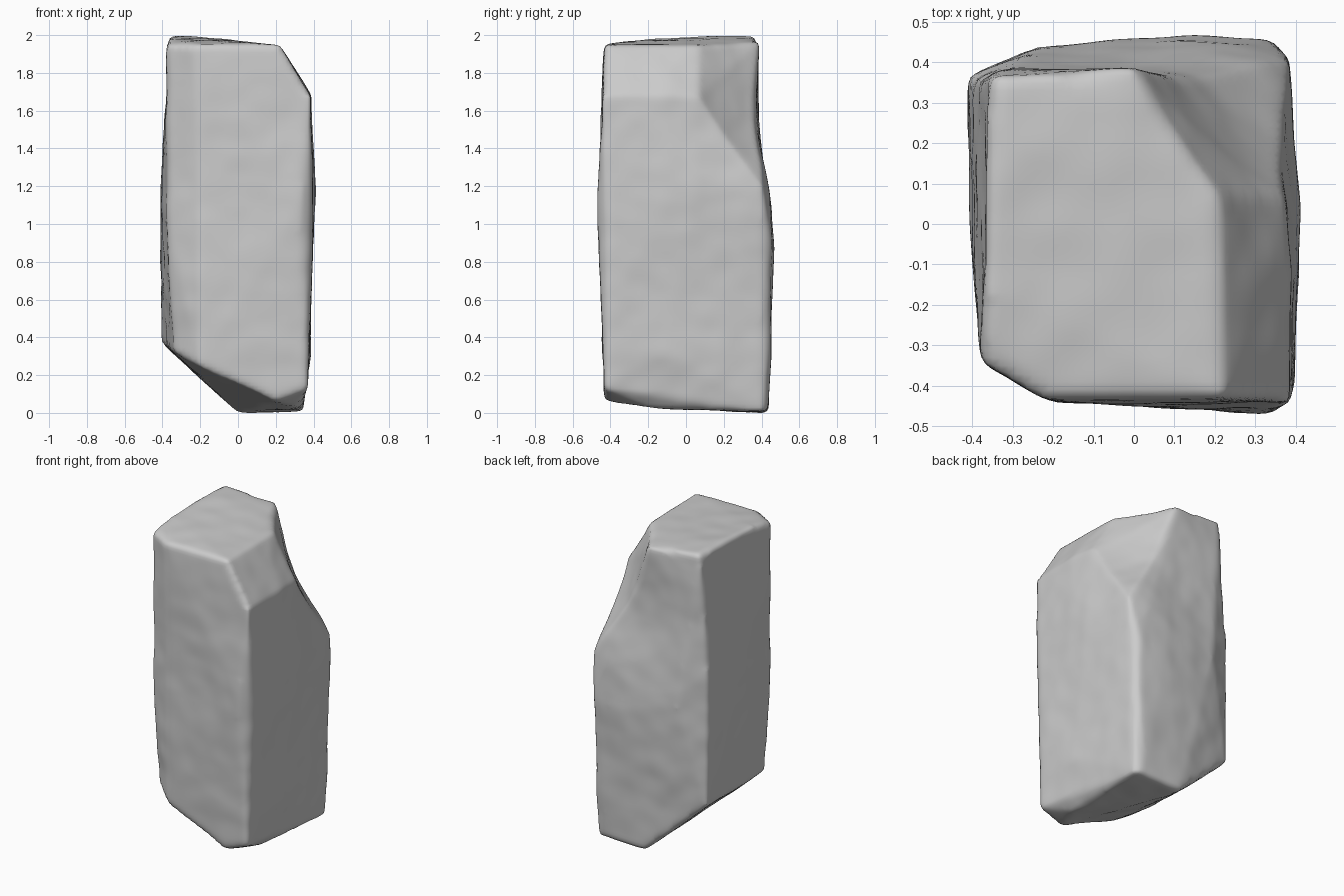
import bpy
import bmesh
from mathutils import Vector, noise

cube = bpy.data.objects.get("Cube")
if cube:
    bpy.data.objects.remove(cube)

# Corners of the hewn block
top = [(-.375, -.34, 1.95), (-.22, -.43, 1.95), (.22, -.43, 1.95),
       (.21, .07, 1.95), (0, .385, 1.96), (-.355, .365, 2), (-.375, -.15, 1.985)]
shoulder = [(.385, -.44, 1.68), (.39, .08, 1.68), (.385, .41, 1.18)]
waist = [(-.41, .36, 1.1), (-.405, 0, 1.1), (-.375, -.34, 1.05), (-.24, .44, 1),
         (.14, .465, .9), (.34, .455, .9), (.405, .04, 1.15), (.395, -.4, 1),
         (.33, -.465, 1.1), (-.2, -.435, 1.1)]
foot = [(-.4, .36, .37), (-.34, -.33, .33), (-.2, -.43, .25), (.2, -.43, .07),
        (.365, -.43, .13), (.385, -.1, .33), (.34, .41, .01), (.3, .435, .02),
        (0, .43, .01), (.3, -.2, .03)]

bm = bmesh.new()
for p in top + shoulder + waist + foot:
    bm.verts.new(p)
bmesh.ops.convex_hull(bm, input=bm.verts)
bmesh.ops.recalc_face_normals(bm, faces=bm.faces)
mesh = bpy.data.meshes.new("stone_block")
bm.to_mesh(mesh)
bm.free()
stone = bpy.data.objects.new("stone_block", mesh)
bpy.context.collection.objects.link(stone)

# Dense even surface with softly worn edges
remesh = stone.modifiers.new("even_surface", 'REMESH')
remesh.mode = 'VOXEL'
remesh.voxel_size = .02
worn = stone.modifiers.new("worn_edges", 'SMOOTH')
worn.factor = .5
worn.iterations = 5
depsgraph = bpy.context.evaluated_depsgraph_get()
mesh = bpy.data.meshes.new_from_object(stone.evaluated_get(depsgraph))
stone.modifiers.clear()
stone.data = mesh

# Hollows: a slight scoop in the broken corner and shallow dips in the sides
hollows = [(Vector((.23, .3, 1.6)), .45, Vector((-.035, -.025, -.015))),
           (Vector((-.05, .42, 1.5)), .45, Vector((0, -.025, 0))),
           (Vector((.39, 0, .62)), .35, Vector((-.012, 0, 0))),
           (Vector((-.39, 0, 1.75)), .35, Vector((.012, 0, 0)))]


def carve(co):
    shift = Vector()
    for centre, radius, push in hollows:
        near = max(0, 1 - ((co - centre).length / radius) ** 2)
        shift += push * near ** 1.5
    return shift


# Gentle chiselled lumps
normals = [v.normal.copy() for v in mesh.vertices]
for v, n in zip(mesh.vertices, normals):
    lump = noise.noise(v.co * 3.5) * .006 + noise.noise(v.co * 8 + Vector((5, 2, 7))) * .004
    v.co += n * (lump + .003) + carve(v.co)

# Rest the stone on the ground
low = min(v.co.z for v in mesh.vertices)
for v in mesh.vertices:
    v.co.z -= low

# Plain grey stone
grey = bpy.data.materials.new("stone_grey")
grey.use_nodes = True
colour = (.6, .6, .6, 1)
grey.diffuse_color = colour
bsdf = grey.node_tree.nodes["Principled BSDF"]
bsdf.inputs["Base Color"].default_value = colour
bsdf.inputs["Roughness"].default_value = .9
mesh.materials.clear()
mesh.materials.append(grey)
for f in mesh.polygons:
    f.use_smooth = True
    f.material_index = 0
